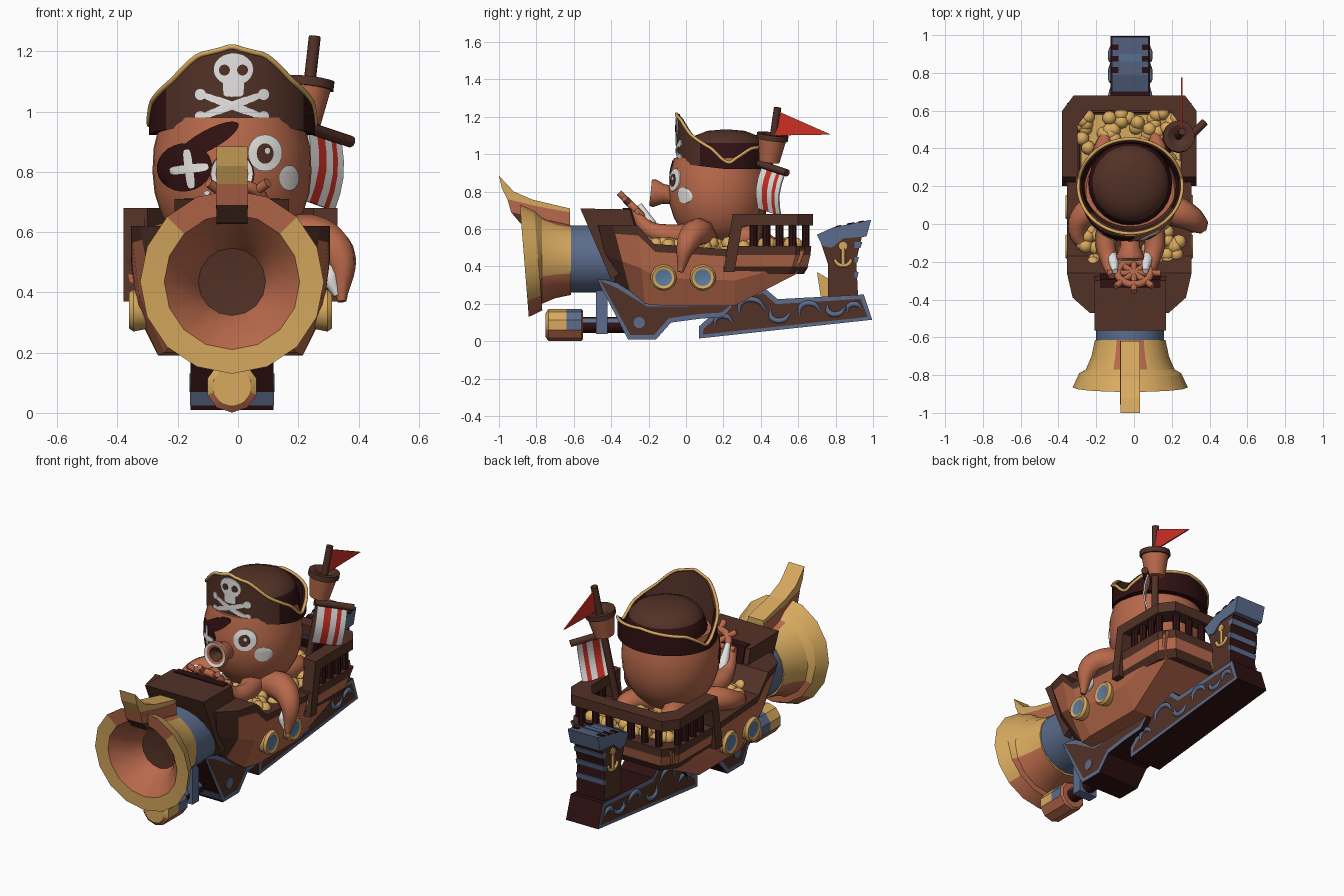
import bpy, bmesh, math, random
from mathutils import Vector
if "Cube" in bpy.data.objects:
    bpy.data.objects.remove(bpy.data.objects["Cube"])
random.seed(4)
CX = -0.02

def material(name, rgb):
    lin = [((c / 255 + 0.055) / 1.055) ** 2.4 for c in rgb] + [1]
    m = bpy.data.materials.new(name)
    m.use_nodes = True
    m.diffuse_color = m.node_tree.nodes["Principled BSDF"].inputs["Base Color"].default_value = lin
    return m

COPPER, BROWN = material("copper", (184, 105, 75)), material("dark_brown", (82, 49, 38))
MAROON, GOLD = material("deep_maroon", (48, 17, 18)), material("gold", (216, 170, 95))
BLUE, WHITE = material("steel_blue", (92, 108, 140)), material("white", (232, 230, 228))
RED, GLASS = material("red", (205, 48, 38)), material("glass_blue", (92, 124, 158))

def finish(name, bm, mats, smooth=None):
    bmesh.ops.recalc_face_normals(bm, faces=bm.faces)
    me = bpy.data.meshes.new(name)
    bm.to_mesh(me)
    bm.free()
    ob = bpy.data.objects.new(name, me)
    bpy.context.collection.objects.link(ob)
    for m in mats:
        me.materials.append(m)
    if smooth:
        bpy.ops.object.select_all(action="DESELECT")
        ob.select_set(True)
        bpy.context.view_layer.objects.active = ob
        bpy.ops.object.shade_smooth_by_angle(angle=math.radians(smooth))
    return ob

def bridge(name, rings, mats, pick=lambda i, j: 0, caps=(0, 0), smooth=None):
    """Join closed rings of points; pick(ring, side) gives the material."""
    bm = bmesh.new()
    vs = [[bm.verts.new(p) for p in r] for r in rings]
    for i in range(len(rings) - 1):
        for j in range(-1, len(vs[0]) - 1):
            f = bm.faces.new((vs[i][j], vs[i][j + 1], vs[i + 1][j + 1], vs[i + 1][j]))
            f.material_index = pick(i, j % len(vs[0]))
    for r, c in zip((vs[0], vs[-1]), caps):
        bm.faces.new(r).material_index = c
    return finish(name, bm, mats, smooth)

def lathe(name, prof, mats, origin, axis=(0, 0, 1), segs=16, smooth=40, bands=None, pick=None):
    q = Vector((0, 0, 1)).rotation_difference(Vector(axis))
    rings = [[q @ Vector((r * math.sin(a), -r * math.cos(a), h)) + Vector(origin)
              for a in (math.tau * k / segs for k in range(segs))] for h, r in prof]
    bands = bands or [0] * len(prof)
    return bridge(name, rings, mats, pick or (lambda i, j: bands[i]), (bands[0], bands[-1]), smooth)

def prism(name, pts, half, mats, border=0, x=CX):
    """Side-view outline pushed across x: edge, border and panel materials."""
    bm = bmesh.new()
    a, b = ([bm.verts.new((x + h, y, z)) for y, z in pts] for h in (-half, half))
    for k in range(len(pts)):
        bm.faces.new((a[k - 1], a[k], b[k], b[k - 1]))
    sides = [bm.faces.new(a), bm.faces.new(b)]
    bmesh.ops.recalc_face_normals(bm, faces=bm.faces)
    if border:
        for f in bmesh.ops.inset_individual(bm, faces=sides, thickness=border)["faces"]:
            f.material_index = 1
        for f in sides:
            f.material_index = 2
    finish(name, bm, mats)

def tube(name, pts, radii, mat, closed=False):
    cu = bpy.data.curves.new(name, "CURVE")
    cu.dimensions, cu.bevel_depth, cu.bevel_resolution, cu.use_fill_caps, cu.resolution_u = "3D", 1, 2, True, 6
    sp = cu.splines.new("BEZIER")
    sp.bezier_points.add(len(pts) - 1)
    for k, (v, p) in enumerate(zip(sp.bezier_points, pts)):
        v.co, v.radius = p, radii[k] if isinstance(radii, tuple) else radii
        v.handle_left_type = v.handle_right_type = "AUTO"
    sp.use_cyclic_u = closed
    tmp = bpy.data.objects.new(name, cu)
    bpy.context.collection.objects.link(tmp)
    bm = bmesh.new()
    bm.from_mesh(bpy.data.meshes.new_from_object(tmp.evaluated_get(bpy.context.evaluated_depsgraph_get())))
    bpy.data.objects.remove(tmp)
    finish(name, bm, [mat], 50)

def decal(name, cx, cz, rx, rz, surf, mat, rot=0, power=2, off=0.005):
    """Thin painted patch laid on a front surface y = surf(x, z)."""
    rings = []
    for s in (1, 0.75, 0.5, 0.25, 0.01):
        ring = []
        for c, d in ((math.cos(math.tau * k / 24), math.sin(math.tau * k / 24)) for k in range(24)):
            u, v = (s * r * math.copysign(abs(t) ** (2 / power), t) for r, t in ((rx, c), (rz, d)))
            x, z = cx + u * math.cos(rot) - v * math.sin(rot), cz + u * math.sin(rot) + v * math.cos(rot)
            ring.append((x, surf(x, z) - off, z))
        rings.append(ring)
    bridge(name, [[(x, y + 0.009, z) for x, y, z in rings[0]]] + rings, [mat], smooth=50)

def lerp(table, t):
    spans = zip(table, table[1:])
    return next((u + (v - u) * max(0, (t - a) / (b - a)) for (a, u), (b, v) in spans if t <= b), table[-1][1])

# Blaster muzzle, barrel and pump
def bell_color(i, j):
    if i < 4:
        return int(j < 2 or j > 13 or (i < 3 and j in (2, 13)) or (j in (7, 8) and i < 2))
    return int(6 <= j <= 9) if i == 4 else 1 if i < 7 else 2
bell = lathe("muzzle_bell", [(.615, .187), (.70, .205), (.77, .235), (.79, .27), (.865, .305), (.86, .225), (.78, .15), (.70, .112), (.69, .01)],
             [GOLD, COPPER, BROWN], (CX, 0, .435), (0, -1, 0), 16, 30, [0] * 8 + [2], bell_color)
for v in bell.data.vertices:
    v.co.y -= .08 * (v.co.z - .435) if v.co.y < -.78 else 0
lathe("barrel", [(.3, .18), (.63, .18)], [BLUE], (CX, 0, .44), (0, -1, 0), 20)
prism("front_sight", [(-1, .885), (-.985, .82), (-.955, .76), (-.79, .7), (-.62, .66), (-.62, .71), (-.82, .757), (-.92, .80)], .051, [GOLD])
prism("front_sight_base", [(-.955, .76), (-.935, .69), (-.62, .62), (-.62, .69), (-.79, .72)], .053, [COPPER])
prism("front_sight_foot", [(-.935, .69), (-.885, .63), (-.72, .62), (-.8, .67)], .052, [BROWN])
lathe("pump_cap", [(.55, .075), (.56, .086), (.64, .086), (.735, .086), (.75, .065)], [COPPER, BLUE, GOLD], (CX, 0, .087), (0, -1, 0), 10, 30,
      [0, 0, 0, 2, 2], lambda i, j: 0 if j < 2 or j > 7 or i == 0 else min(i, 2))
lathe("pump_rod", [(.2, .042), (.56, .042)], [MAROON, BLUE], (CX, 0, .087), (0, -1, 0), 10, pick=lambda i, j: int(j in (3, 6)))
prism("pump_bracket", [(-.48, .04), (-.42, .04), (-.42, .35), (-.48, .35)], .06, [BLUE])
# Blaster frame, stock and rear sight
FRAME = [MAROON, BLUE, BROWN]
prism("grip_frame", [(-.48, .34), (-.36, .31), (-.2, .21), (.26, .2), (.2, .13), (.07, .12), (-.08, .1), (-.16, .01), (-.31, .01)], .138, FRAME, .026)
prism("frame_front_stripe", [(-.318, .025), (-.342, .07), (-.334, .07), (-.31, .025)], .139, [BLUE])
prism("stock", [(.07, .015), (.07, .08), (.17, .17), (.28, .25), (.42, .285), (.49, .225), (.95, .25), (.995, .115)], .105, FRAME, .028)
prism("rear_sight", [(.76, .24), (.76, .41), (.71, .56), (.95, .6), (.91, .43), (.92, .24)], .09, [MAROON, BROWN, BROWN], .01)
prism("rear_sight_cap", [(.7, .57), (.79, .61), (.99, .65), (.965, .56), (.84, .55), (.78, .5), (.73, .51)], .097, [BLUE])
prism("rear_sight_trim", [(.86, .630), (.9, .638), (.9, .62), (.86, .61)], .06, [GLASS])
prism("hammer", [(.7, .37), (.77, .33), (.77, .24), (.72, .24)], .05, [GOLD])
for z in (.34, .42, .5):
    prism("rear_sight_stripe", [(.9, z), (.917 + max(0, z - .43) * .23, z), (.922 + max(0, z - .41) * .23, z + .03), (.9, z + .03)], .091, [BLUE])
for s in (-1, 1):
    for y in (.8, .86, .92):
        z = .614 + .2 * (y - .8)
        prism("cap_notch", [(y, z - .006), (y, z + .002), (y + .03, z + .008), (y + .03, z)], .018, [MAROON], x=CX + s * .081)
    for y, z, r, flip in ((.2, .1, .05, 1), (.35, .17, .075, 1), (.5, .15, .055, -1), (.66, .16, .06, 1), (.8, .18, .05, -1), (.9, .17, .04, 1)):
        arc = [(CX + s * .102, y + r * math.cos(a), z + flip * .7 * r * math.sin(a)) for a in (0, 1.2, 2.4, 3.6)]
        tube("stock_scroll", arc, (.005, .015, .015, .005), BLUE)
    lathe("frame_rivet", [(0, .03), (.005, .03)], [BLUE], (CX + s * .136, -.25, .1), (s, 0, 0))
    tube("anchor_hook", [(CX + s * .09, .84 + .045 * math.sin(a), .44 - .035 * math.cos(a)) for a in (-1.5, -.7, 0, .7, 1.5)], .01, GOLD)
    tube("anchor_shank", [(CX + s * .09, .84, .41), (CX + s * .09, .84, .5)], .01, GOLD)
    lathe("anchor_eye", [(0, .022), (.007, .022)], [GOLD], (CX + s * .09, .84, .51), (s, 0, 0))
# Ship hull: top y, z, half width, then bottom y, z, half width
stations = [(-.47, .62, .21, -.40, .33, .13), (-.39, .62, .30, -.3, .27, .16), (-.26, .62, .33, -.22, .2, .22),
            (-.17, .52, .33, -.12, .19, .24), (.26, .49, .33, .26, .19, .24), (.64, .5, .33, .59, .36, .28)]
rings = []
for yt, zt, wt, yb, zb, wb in stations:
    half = [(wb + (wt - wb) * w, yb + (yt - yb) * t, zb + (zt - zb) * t) for w, t in ((0, 0), (.75, .45), (.95, .87), (1, 1))]
    rings.append([(CX - .005 + x, y, z) for x, y, z in half] + [(CX - .005 - x, y, z) for x, y, z in reversed(half)])
bridge("hull", rings, [COPPER, BROWN], lambda i, j: int(j in (2, 3, 4) or (i == 0 and j != 7)), (1, 0))
prism("bow_block", [(-.565, .71), (-.3, .705), (-.27, .6), (-.3, .4), (-.4, .33)], .19, [BROWN])
prism("bow_inner_panel", [(-.34, .712), (-.293, .711), (-.26, .6), (-.3, .6)], .16, [MAROON])
for s, y in ((s, y) for s in (-1, 1) for y in (-.12, .09)):
    lathe("porthole", [(0, .06), (.05, .07), (.065, .06), (.06, .045), (.055, .01)], [GOLD, GLASS],
          (CX - .005 + s * .272, y, .34), (s, 0, 0), bands=[0, 0, 0, 1, 1])
# Stern rail and panels, each a U-shaped beam
def u_points(y0, inset):
    w, e = .355 - inset, .68 - inset
    return [(CX - .005 + s * x, y) for s, x, y in ((1, w, y0), (1, w, e - .08), (1, w - .06, e), (-1, w - .06, e), (-1, w, e - .08), (-1, w, y0))]
for name, y0, z0, z1, thick, mat, in0, in1 in (
        ("stern_rail", .25, .62, .68, .08, BROWN, 0, 0), ("stern_upper_band", .22, .46, .51, .08, BROWN, .015, .01),
        ("stern_panel", .21, .4, .46, .07, COPPER, .03, .015), ("stern_lower_band", .2, .36, .4, .06, BROWN, .05, .025)):
    sides = zip(u_points(y0, in0), u_points(y0, in1), u_points(y0, in1 + thick), u_points(y0, in0 + thick))
    bridge(name, [[(*a, z0), (*b, z1), (*c, z1), (*d, z0)] for a, b, c, d in sides], [mat])
for s in (-1, 1):
    x = CX - .005 + s * .32
    prism("rail_end_post", [(.25, .68), (.31, .68), (.26, .37), (.2, .37)], .035, [BROWN], x=x)
    for px, py in [(x, y) for y in (.36, .43, .5, .57)] + [(CX + s * dx, .64) for dx in (.07, .16, .25)]:
        lathe("rail_post", [(.49, .021), (.64, .021)], [MAROON], (px, py, 0), segs=8)
# Treasure
prism("treasure_bed", [(-.26, .45), (-.26, .5), (.58, .51), (.58, .45)], .26, [GOLD])
bm = bmesh.new()
bmesh.ops.create_icosphere(bm, subdivisions=2, radius=.038)
coin = finish("coin", bm, [GOLD], 60)
for k in range(150):
    ob = coin.copy() if k else coin
    ob.location = (CX + random.uniform(-.26, .26), random.uniform(-.26, .59), random.uniform(.5, .525))
    if k:
        bpy.context.collection.objects.link(ob)
# Octopus head and face
head = [(.54, .14), (.6, .2), (.66, .235), (.73, .257), (.8, .264), (.88, .26), (.98, .235)]
lathe("octopus_head", head, [COPPER], (CX, .17, 0), segs=36, smooth=60)
def face(x, z):
    return .17 - math.sqrt(max(lerp(head, z) ** 2 - (x - CX) ** 2, 0))
decal("eye_white", .09, .863, .057, .061, face, WHITE)
decal("eye_iris", .09, .861, .028, .034, face, BROWN, off=.008)
decal("eye_glint", .098, .87, .009, .01, face, WHITE, off=.01)
decal("cheek_spot", .17, .78, .033, .042, face, WHITE)
decal("eye_patch", -.178, .815, .092, .08, face, MAROON, rot=.15)
decal("eye_patch_strap", -.1, .905, .115, .033, face, MAROON, rot=.5)
for r in (.12, 1.7):
    decal("eye_patch_cross", -.163, .81, .065, .014, face, WHITE, rot=r, power=4, off=.009)
lathe("siphon", [(0, .05), (.07, .052), (.12, .075), (.14, .07), (.135, .055), (.13, .04), (.08, .01)], [COPPER, WHITE, BROWN],
      (CX, -.05, .78), (0, -1, .1), 20, bands=[0, 0, 0, 1, 0, 2, 2])
# Tentacles
tube("side_tentacle", [(.1, .1, .54), (.24, .06, .58), (.33, .01, .53), (.345, -.03, .37)], (.08, .08, .06, .015), COPPER)
tube("side_tentacle_underside", [(.295, -.005, .5), (.305, -.02, .45), (.33, -.03, .39)], (.02, .03, .012), WHITE)
tube("side_tentacle", [(-.14, .1, .54), (-.25, .06, .56), (-.3, -.04, .53), (-.25, -.14, .51)], (.08, .07, .05, .02), COPPER)
for s in (-1, 1):
    tube("front_tentacle", [(CX + s * a, y, z) for a, y, z in ((.1, .02, .56), (.13, -.1, .57), (.11, -.2, .6), (.09, -.28, .7))],
         (.07, .055, .045, .025), COPPER)
    tube("tentacle_underside", [(CX + s * .1, -.14, .56), (CX + s * .09, -.19, .63), (CX + s * .08, -.25, .73)], (.02, .03, .015), WHITE)
    tube("back_tentacle", [(CX + s * .1, .25, .55), (CX + s * .14, .38, .55), (CX + s * .13, .48, .52)], (.08, .06, .025), COPPER)
# Steering wheel
hub, spokes = Vector((0, -.26, .695)), [Vector((math.cos(a), -.7 * math.sin(a), .7 * math.sin(a))) for a in (math.tau * k / 8 for k in range(8))]
tube("wheel_rim", [hub + .085 * d for d in spokes], .02, COPPER, closed=True)
for d in spokes:
    tube("wheel_spoke", [hub, hub + .14 * d], .017, COPPER)
tube("wheel_column", [hub, (0, -.32, .5)], .03, BROWN)
# Hat
edge = [(0, 1.215), (25, 1.185), (47, 1.1), (75, 1.03), (95, .95), (125, 1.03), (180, 1.06)]
def brim(deg, z, k=1):
    return (CX + k * .275 * math.sin(math.radians(deg)), .2 - k * .25 * math.cos(math.radians(deg)), z)
angles = [-180 + 7.5 * k for k in range(48)]
low, top = [.922 + .03 * max(0, math.cos(math.radians(a))) for a in angles], [lerp(edge, abs(a)) for a in angles]
bridge("hat_brim", [[brim(a, z, k) for a, z in zip(angles, zs)] for zs, k in ((low, .85), (low, 1), (top, 1), (top, .93), (low, .85))],
       [BROWN, MAROON], lambda i, j: 0 if abs(angles[j]) < 55 else 1, (1, 1), 40)
tube("hat_trim", [brim(a, z) for a, z in zip(angles, top)], .009, GOLD, closed=True)
lathe("hat_crown", [(.92, .225), (1.0, .22), (1.06, .2), (1.1, .165), (1.125, .1), (1.132, .02)], [BROWN, MAROON], (CX, .215, 0), segs=28,
      smooth=60, bands=[1, 1, 0, 0, 0, 0])
def hat_front(x, z):
    return .2 - .25 * math.sqrt(max(0, 1 - ((x - CX) / .275) ** 2))
decal("skull", CX + .005, 1.14, .067, .055, hat_front, WHITE)
decal("skull_jaw", CX + .005, 1.085, .036, .037, hat_front, WHITE, power=5)
for s in (-1, 1):
    decal("skull_socket", CX + .005 + s * .03, 1.138, .018, .018, hat_front, BROWN, off=.009)
    decal("crossbone", CX, 1.02, .11, .013, hat_front, WHITE, rot=s * .35, power=4)
    for e in (-1, 1):
        decal("bone_end", CX + e * .105, 1.02 + s * .037, .02, .02, hat_front, WHITE)
# Mast, lookout, flag and striped sail
tube("mast", [(.17, .38, .5), (.255, .49, 1.25)], .02, BROWN)
lathe("lookout", [(0, .055), (.12, .075), (.12, .085), (.15, .085), (.15, .06), (.12, .01)], [COPPER, BROWN],
      (.22, .445, .96), (.12, .13, 1), 14, 30, bands=[0, 1, 1, 1, 1, 1])
prism("flag", [(.48, 1.235), (.47, 1.1), (.775, 1.105)], .004, [RED], x=.252)
tube("yard", [(.225, .39, .95), (.375, .54, .9)], .02, BROWN)
def sail_ring(u, back):
    return [(.235 + .11 * u - .025 * v + .018 * math.sin(3.1 * v) - back, .405 + .12 * u - .02 * v - .02 * math.sin(3.1 * v) + back,
             .935 - .04 * u - .225 * v) for v in (0, .25, .5, .75, 1)]
bridge("sail", [sail_ring(u, 0) + sail_ring(u, .006)[::-1] for u in (0, .25, .48, .68, .82, 1)], [WHITE, RED], lambda i, j: i % 2, smooth=50)
